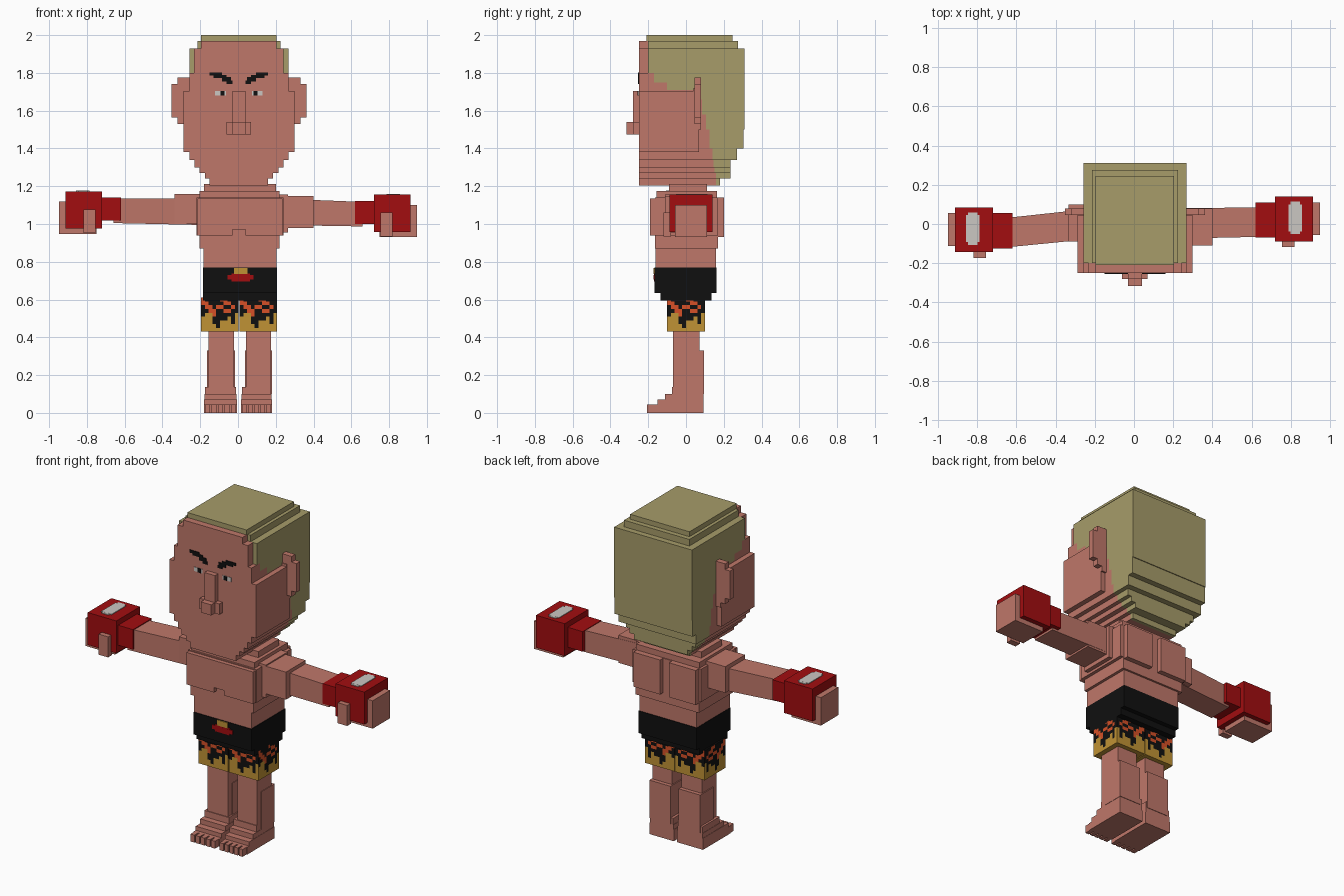
import bpy, bmesh, math

if "Cube" in bpy.data.objects:
    bpy.data.objects.remove(bpy.data.objects["Cube"])


def make_mat(name, rgb):
    m = bpy.data.materials.new(name)
    m.diffuse_color = (*rgb, 1)
    m.use_nodes = True
    m.node_tree.nodes["Principled BSDF"].inputs["Base Color"].default_value = m.diffuse_color
    return m


SKIN = make_mat("skin", (0.52, 0.185, 0.143))
HAIR = make_mat("blond hair", (0.385, 0.333, 0.143))
RED = make_mat("red", (0.36, 0.004, 0.005))
BLACK = make_mat("black", (0.005, 0.005, 0.005))
GOLD = make_mat("gold", (0.53, 0.29, 0.035))
ORANGE = make_mat("orange", (0.68, 0.08, 0.02))
WHITE = make_mat("white", (0.60, 0.57, 0.54))


def finish(name, bm, mats):
    bmesh.ops.recalc_face_normals(bm, faces=bm.faces)
    me = bpy.data.meshes.new(name)
    bm.to_mesh(me)
    bm.free()
    for m in mats:
        me.materials.append(m)
    ob = bpy.data.objects.new(name, me)
    bpy.context.collection.objects.link(ob)
    return ob


def add_hexa(bm, xa, a, xb, b):
    """Solid between two (y0, y1, z0, z1) sections at xa and xb."""
    vs = []
    for x, (y0, y1, z0, z1) in ((xa, a), (xb, b)):
        vs.append([bm.verts.new((x, y, z)) for y, z in ((y0, z0), (y1, z0), (y1, z1), (y0, z1))])
    p, q = vs
    bm.faces.new(p)
    bm.faces.new(q)
    for i in range(4):
        j = (i + 1) % 4
        bm.faces.new((p[i], p[j], q[j], q[i]))


def blocks(name, mat, boxes):
    """Boxes given as (x0, x1, y0, y1, z0, z1)."""
    bm = bmesh.new()
    for x0, x1, *sec in boxes:
        add_hexa(bm, x0, sec, x1, sec)
    return finish(name, bm, [mat])


def mirrored(s, x0, x1, *rest, c=0.005):
    return (*sorted((c + s * x0, c + s * x1)), *rest)


# Head slabs: z0, z1, half width, back y, y where skin meets hair
slabs = [
    (1.205, 1.24, .155, .18, .16), (1.24, 1.27, .18, .235, .16),
    (1.27, 1.30, .21, .235, .15), (1.30, 1.34, .235, .235, .145),
    (1.34, 1.40, .262, .27, .14), (1.40, 1.50, .262, .305, .125),
    (1.50, 1.58, .262, .31, .105), (1.58, 1.66, .262, .31, .085),
    (1.66, 1.71, .262, .31, .06), (1.71, 1.75, .262, .31, -.10),
    (1.75, 1.80, .262, .31, -.17), (1.80, 1.93, .262, .31, -.20),
    (1.93, 1.97, .22, .275, -.20), (1.97, 2.0, .20, .245, -.21)]
C = 0.005
face, hair = [], []
for z0, z1, w, back, split in slabs:
    fw = .237 if z0 == 1.80 else min(w, .20) if z0 == 1.93 else w
    if z0 < 1.97:
        face.append((C - fw, C + fw, -.25, split, z0, z1))
    hair.append((C - w, C + w, split, back, z0, z1))
blocks("face", SKIN, face)
blocks("hair", HAIR, hair)
blocks("nose", SKIN, [(-.03, .04, -.28, -.24, 1.48, 1.705),
                      (-.062, .07, -.28, -.24, 1.475, 1.54),
                      (-.03, .04, -.315, -.27, 1.475, 1.54)])

# Cheeks, ears, eyes and brows on both sides
for s, side in ((-1, "left"), (1, "right")):
    blocks(side + "_cheek", SKIN, [mirrored(s, .25, .293, -.25, .07, 1.38, 1.705)])
    blocks(side + "_ear", SKIN, [mirrored(s, .25, .325, .045, .08, 1.53, 1.775),
                                 mirrored(s, .25, .358, .045, .08, 1.565, 1.74),
                                 mirrored(s, .25, .293, .04, .08, 1.50, 1.72)])
    blocks(side + "_brow", BLACK, [mirrored(s, .035, .065, -.254, -.249, 1.742, 1.76),
                                   mirrored(s, .042, .09, -.254, -.249, 1.755, 1.778),
                                   mirrored(s, .065, .135, -.254, -.249, 1.774, 1.79),
                                   mirrored(s, .09, .155, -.254, -.249, 1.785, 1.802)])
    blocks(side + "_eye_white", WHITE, [mirrored(s, .068, .126, -.253, -.249, 1.68, 1.705)])
    blocks(side + "_pupil", BLACK, [mirrored(s, .077, .098, -.256, -.249, 1.68, 1.705)])

# Torso
blocks("neck", SKIN, [(-.18, .20, -.09, .11, 1.15, 1.212)])
blocks("torso", SKIN, [(-.205, .22, -.155, .165, 1.13, 1.175),
                       (-.22, .24, -.165, .17, .94, 1.14),
                       (-.205, .22, -.165, .17, .87, .95),
                       (-.183, .203, -.162, .158, .76, .88)])
blocks("chest", SKIN, [(-.215, .235, -.19, -.15, .97, 1.135),
                       (-.215, -.03, -.19, -.15, .94, .98),
                       (.04, .235, -.19, -.15, .94, .98)])
blocks("shoulder_blades", SKIN, [mirrored(s, .03, .21, .15, .20, .93, 1.14) for s in (-1, 1)])


# Arms: shoulder, sloping forearm, glove and bare fingers
def arm(side, s, dy, dz, shoulder):
    blocks(side + "_shoulder", SKIN, [shoulder])
    bm = bmesh.new()
    add_hexa(bm, s * .2, (-.075, .08, .995, 1.135),
             s * .66, (-.065 + dy, .085 + dy, .987 + dz, 1.117 + dz))
    finish(side + "_arm", bm, [SKIN])

    def part(name, mat, boxes):
        out = []
        for x0, x1, y0, y1, z0, z1 in boxes:
            out.append((*sorted((s * x0, s * x1)), y0 + dy, y1 + dy, z0 + dz, z1 + dz))
        blocks(side + name, mat, out)

    part("_cuff", RED, [(.62, .73, -.07, .11, 1.0, 1.122)])
    part("_glove", RED, [(.72, .913, -.088, .14, .958, 1.155)])
    part("_fingers", SKIN, [(.75, .948, -.057, .11, .93, 1.10)])
    part("_thumb", SKIN, [(.755, .818, -.118, -.08, .935, 1.06)])
    # Pale patch on the back of the glove, with stepped corners
    part("_glove_patch", WHITE, [(.787, .857, -.038, .10, 1.15, 1.159),
                                 (.798, .846, -.052, .114, 1.15, 1.1585)])


arm("left", -1, -.055, .018, (-.335, -.2, -.09, .10, 1.0, 1.16))
arm("right", 1, 0, 0, (.2, .265, -.11, .10, .955, 1.155))
blocks("right_upper_arm", SKIN, [(.25, .40, -.11, .08, .98, 1.148)])

# Shorts
blocks("shorts_waist", BLACK, [(-.185, .207, -.166, .162, .635, .77),
                               (-.185, .207, -.135, .135, .595, .64)])
blocks("belt_buckle", GOLD, [(-.02, .05, -.172, -.165, .735, .768)])
blocks("belt_badge", RED, [(-.055, .083, -.171, -.165, .705, .73),
                           (-.035, .063, -.1705, -.165, .695, .738)])

# Flame pattern tile, top row first: K black, O orange, G gold
FLAMES = ["OKKKKOOKKK",
          "OOKKKKOOKK",
          "KOOKOOKKOK",
          "KKOOKKOOKK",
          "KGGOKKKKKG",
          "GGGKKKKGKG",
          "GGGKKGGGKG",
          "GGGGKGGGGG",
          "GGGGGGGGGG"]


def shorts_leg(name, x0, x1, y0, y1, z0, z1):
    bm = bmesh.new()
    add_hexa(bm, x0, (y0, y1, z0, z1), x1, (y0, y1, z0, z1))
    # Cut each side into a grid of small squares
    for axis, lo, hi, n in ((0, x0, x1, 10), (1, y0, y1, 10), (2, z0, z1, 9)):
        for i in range(1, n):
            co, no = [0, 0, 0], [0, 0, 0]
            co[axis], no[axis] = lo + (hi - lo) * i / n, 1
            bmesh.ops.bisect_plane(bm, geom=bm.verts[:] + bm.edges[:] + bm.faces[:],
                                   plane_co=co, plane_no=no)
    bm.normal_update()
    for f in bm.faces:
        c = f.calc_center_median()
        if abs(f.normal.z) > .5:
            f.material_index = 0 if c.z > .5 else 2
            continue
        u = (c.y - y0) / (y1 - y0) if abs(f.normal.x) > .5 else (c.x - x0) / (x1 - x0)
        row = min(8, int((z1 - c.z) / (z1 - z0) * 9))
        f.material_index = "KOG".index(FLAMES[row][min(9, int(u * 10))])
    finish(name, bm, [BLACK, ORANGE, GOLD])


shorts_leg("left_shorts_leg", -.195, .003, -.10, .10, .43, .61)
shorts_leg("right_shorts_leg", .008, .207, -.10, .10, .43, .61)

# Legs and feet with stepped insteps and separate toes
for side, l0, l1, f0, f1 in (("left", -.157, -.02, -.18, -.006), ("right", .043, .176, .017, .18)):
    blocks(side + "_leg", SKIN, [(l0, l1, -.068, .072, .10, .45)])
    blocks(side + "_calf", SKIN, [(l0 - .006, l1 + .004, -.03, .096, .10, .33)])
    blocks(side + "_foot", SKIN, [(f0, f1, -.17, .093, 0, .045),
                                  (f0, f1, -.15, .093, .04, .07),
                                  (f0 + .002, f1 - .002, -.11, .093, .06, .10),
                                  (f0 + .004, f1 - .004, -.073, .093, .09, .138)])
    step = (f1 - f0) / 5
    blocks(side + "_toes", SKIN, [(f0 + i * step + .004, f0 + (i + 1) * step - .004,
                                   -.207, -.16, 0, .045) for i in range(5)])
